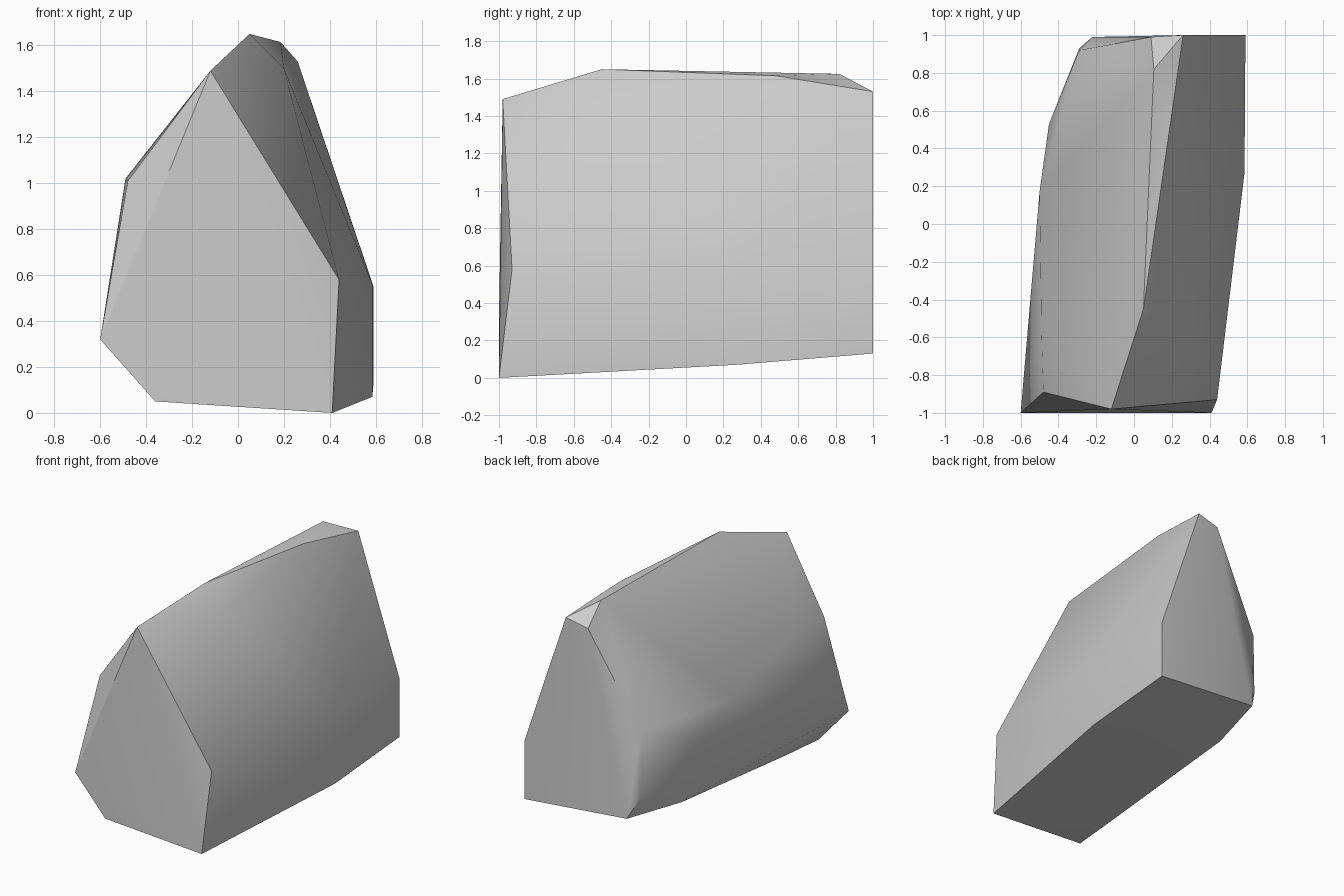
import bpy
import bmesh
import math

default_cube = bpy.data.objects.get("Cube")
if default_cube:
    bpy.data.objects.remove(default_cube, do_unlink=True)


def make_material(name, colour):
    material = bpy.data.materials.new(name)
    material.use_nodes = True
    material.diffuse_color = colour
    shader = next(n for n in material.node_tree.nodes if n.type == 'BSDF_PRINCIPLED')
    shader.inputs["Base Color"].default_value = colour
    shader.inputs["Roughness"].default_value = 0.9
    return material


def make_hull(name, corner_groups, material):
    """Wrap a convex faceted solid around all the corner points."""
    bm = bmesh.new()
    for group in corner_groups:
        for corner in group:
            bm.verts.new(corner)
    hull = bmesh.ops.convex_hull(bm, input=bm.verts[:], use_existing_faces=False)
    leftovers = {v for key in ("geom_interior", "geom_unused") for v in hull[key]
                 if isinstance(v, bmesh.types.BMVert)}
    bmesh.ops.delete(bm, geom=list(leftovers), context='VERTS')
    bmesh.ops.recalc_face_normals(bm, faces=bm.faces[:])
    mesh = bpy.data.meshes.new(name)
    bm.to_mesh(mesh)
    bm.free()
    mesh.materials.append(material)
    obj = bpy.data.objects.new(name, mesh)
    bpy.context.collection.objects.link(obj)
    return obj


# Broad front cut
front_cut = [(-.6, -1, .32), (-.36, -1, .05), (.41, -1, 0),
             (.44, -.93, .58), (-.12, -.98, 1.49), (-.48, -.89, 1.01)]

# Narrow crest running from front to back
crest = [(.05, -.45, 1.65), (.2, -.45, 1.5), (.185, .48, 1.615),
         (.105, .82, 1.625)]

# Flat back cut
back_cut = [(.26, 1, 1.53), (.09, .99, 1.49), (.59, 1, .55), (.59, 1, .13),
            (-.22, .99, .2), (-.29, .93, .35), (-.29, .92, .81)]

# Bulges along the two long flanks and the underside
left_flank = [(.585, .27, .56), (.585, .27, .07)]
right_flank = [(-.49, -.56, 1.02), (-.5, .17, .83), (-.45, .53, .65)]
underside = [(-.34, -.68, .06), (-.33, .52, .17)]

stone_grey = make_material("stone_grey", (0.6, 0.6, 0.6, 1))
boulder = make_hull("boulder", [front_cut, crest, back_cut,
                                left_flank, right_flank, underside], stone_grey)

# Soft shading over shallow facets, crisp edges at the cuts
for other in bpy.context.selected_objects:
    other.select_set(False)
boulder.select_set(True)
bpy.context.view_layer.objects.active = boulder
bpy.ops.object.shade_smooth_by_angle(angle=math.radians(30))
